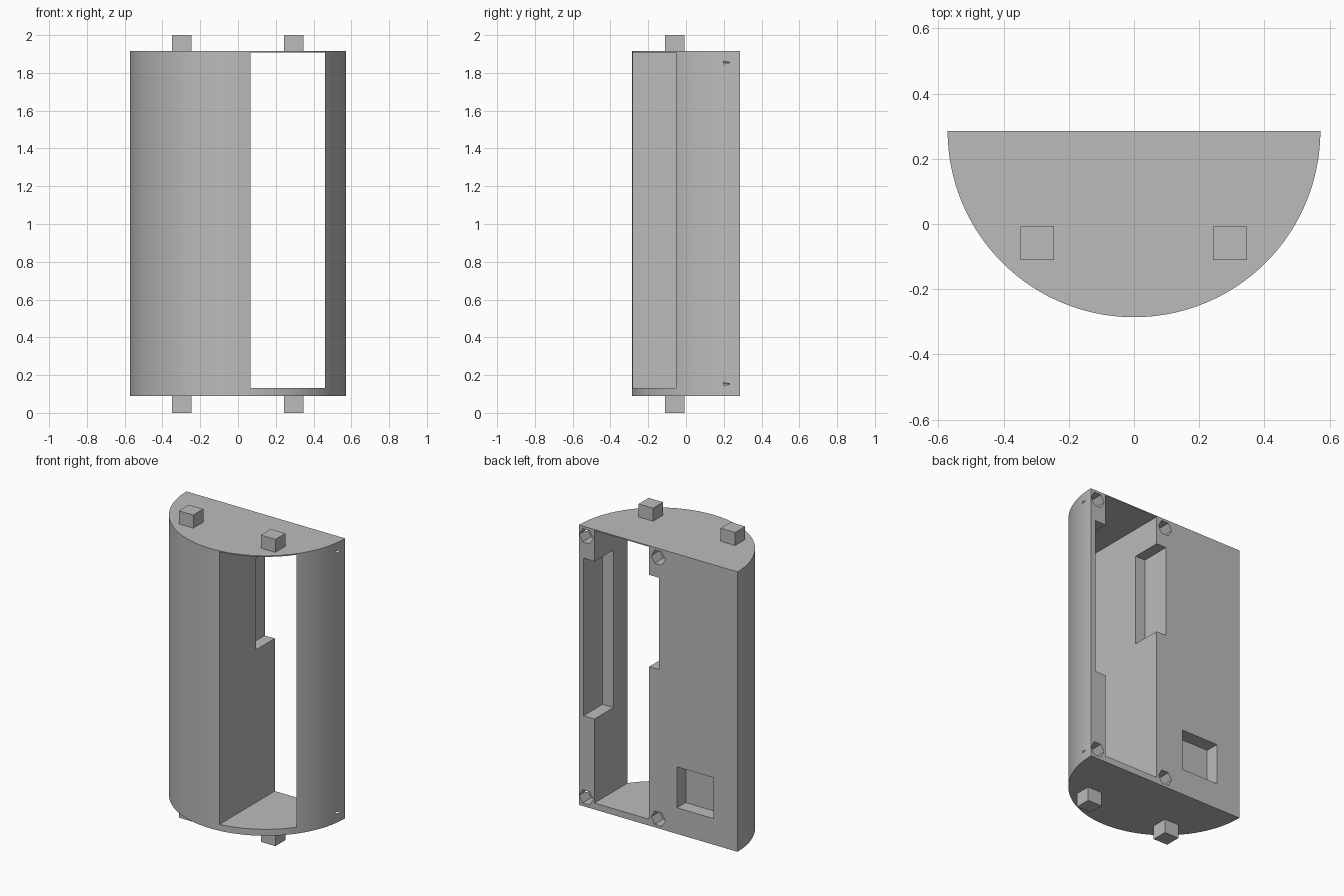
import bpy, bmesh, math
from mathutils import Matrix

cube = bpy.data.objects.get("Cube")
if cube:
    bpy.data.objects.remove(cube, do_unlink=True)

# Overall sizes
R = 0.572
BACK = R / 2
BOTTOM, TOP = 0.09, 1.915
SLOT_FLOOR = 0.092
SEGMENTS = 96

grey = bpy.data.materials.new("plain grey")
grey.use_nodes = True
grey.diffuse_color = (0.5, 0.5, 0.5, 1)
grey.node_tree.nodes["Principled BSDF"].inputs["Base Color"].default_value = (0.5, 0.5, 0.5, 1)


def finish(name, bm):
    mesh = bpy.data.meshes.new(name)
    bmesh.ops.recalc_face_normals(bm, faces=bm.faces)
    bm.to_mesh(mesh)
    bm.free()
    obj = bpy.data.objects.new(name, mesh)
    bpy.context.collection.objects.link(obj)
    mesh.materials.append(grey)
    return obj


def box(name, xs, ys, zs):
    bm = bmesh.new()
    bmesh.ops.create_cube(bm, size=1)
    for v in bm.verts:
        v.co = [a + (b - a) * (c + 0.5) for c, (a, b) in zip(v.co, (xs, ys, zs))]
    return finish(name, bm)


def hex_prism(name, x, z, radius, depth):
    bm = bmesh.new()
    place = Matrix.Translation((x, BACK, z)) @ Matrix.Rotation(math.pi / 2, 4, "X") \
        @ Matrix.Rotation(math.pi / 2, 4, "Z")
    bmesh.ops.create_cone(bm, cap_ends=True, segments=6, radius1=radius, radius2=radius,
                          depth=2 * depth, matrix=place)
    return finish(name, bm)


# Half-round body, flat at the back
bm = bmesh.new()
angles = [math.pi + math.pi * i / SEGMENTS for i in range(SEGMENTS + 1)]
profile = bm.faces.new([bm.verts.new((R * math.cos(a), BACK + R * math.sin(a), BOTTOM))
                        for a in angles])
grown = bmesh.ops.extrude_face_region(bm, geom=[profile])["geom"]
bmesh.ops.translate(bm, vec=(0, 0, TOP - BOTTOM),
                    verts=[g for g in grown if isinstance(g, bmesh.types.BMVert)])
body = finish("half_round_body", bm)

# Open channel, side recesses and shallow square pocket
out = BACK + 0.1
cutters = [
    box("channel_cutter", (0.065, 0.46), (-1, 1), (0.132, 1.908)),
    box("long_recess_cutter", (0.40, 0.5385), (SLOT_FLOOR, out), (0.68, 1.707)),
    box("short_recess_cutter", (-0.007, 0.15), (SLOT_FLOOR, out), (1.127, 1.725)),
    box("square_pocket_cutter", (-0.40, -0.136), (BACK - 0.09, out), (0.26, 0.527)),
]
# Hexagonal fastener holes beside the channel
for x in (0, 0.52):
    for z in (0.153, 1.855):
        cutters.append(hex_prism("hex_hole_cutter", x, z, 0.05, 0.087))

bpy.context.view_layer.objects.active = body
for cutter in cutters:
    cutter.hide_render = True
    mod = body.modifiers.new("cut", "BOOLEAN")
    mod.operation = "DIFFERENCE"
    mod.solver = "EXACT"
    mod.object = cutter
    bpy.ops.object.modifier_apply(modifier=mod.name)
    bpy.data.objects.remove(cutter, do_unlink=True)

bpy.ops.object.select_all(action="DESELECT")
body.select_set(True)
bpy.ops.object.shade_smooth_by_angle(angle=math.radians(20))

# Square pegs on both ends
for side, x in (("left", 0.295), ("right", -0.297)):
    for end, zs in (("top", (TOP - 0.004, 2)), ("bottom", (0, BOTTOM + 0.004))):
        box(f"{end}_{side}_peg", (x - 0.052, x + 0.052), (-0.111, -0.008), zs)
